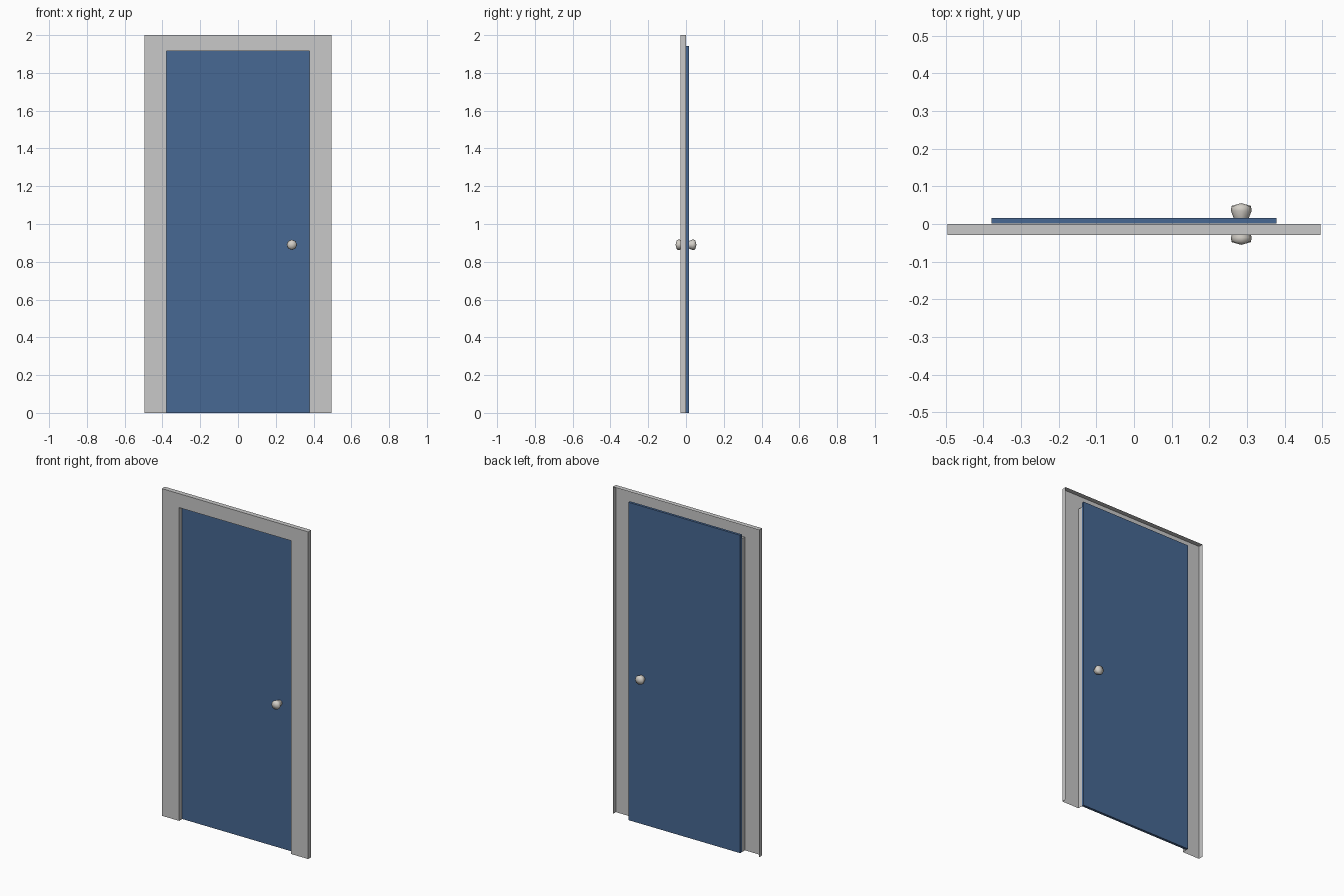
import bpy, bmesh, math

if "Cube" in bpy.data.objects:
    bpy.data.objects.remove(bpy.data.objects["Cube"])


def material(name, rgb):
    m = bpy.data.materials.new(name)
    m.diffuse_color = (*rgb, 1)
    m.use_nodes = True
    m.node_tree.nodes["Principled BSDF"].inputs["Base Color"].default_value = m.diffuse_color
    return m


def add_object(name, bm, mat):
    mesh = bpy.data.meshes.new(name)
    bm.to_mesh(mesh)
    bm.free()
    mesh.materials.append(mat)
    obj = bpy.data.objects.new(name, mesh)
    bpy.context.collection.objects.link(obj)
    return obj


grey = material("frame grey", (0.58, 0.58, 0.58))
blue = material("door blue", (0.063, 0.138, 0.292))
metal = material("knob pale metal", (0.65, 0.62, 0.57))

W, H = 0.495, 2.0           # outer frame
DW, OPEN_H = 0.378, 1.915   # opening
FRONT, BACK = -0.029, 0.0005

# Door frame: front sheet with returns, open at the back and the bottom
bm = bmesh.new()
outline = [(-W, 0), (-W, H), (W, H), (W, 0),
           (DW, 0), (DW, OPEN_H), (-DW, OPEN_H), (-DW, 0)]
f = [bm.verts.new((x, FRONT, z)) for x, z in outline]
b = [bm.verts.new((x, BACK, z)) for x, z in outline]
for quad in ((0, 7, 6, 1), (1, 6, 5, 2), (2, 5, 4, 3)):
    bm.faces.new([f[i] for i in quad])
for i in (0, 1, 2, 4, 5, 6):
    bm.faces.new((f[i], f[i + 1], b[i + 1], b[i]))
add_object("door_frame", bm, grey)

# Door panel, slightly taller than the opening
bm = bmesh.new()
bmesh.ops.create_cube(bm, size=1)
for v in bm.verts:
    v.co = (v.co.x * 2 * DW, 0.0088 + v.co.y * 0.0155, (v.co.z + 0.5) * 1.943)
add_object("door_panel", bm, blue)


# Knobs: low-sided turned shapes on both faces of the door
def knob(name, side):
    profile = [(0.016, 0.002), (0.021, 0.018), (0.0275, 0.035), (0.026, 0.048)]
    n = 8
    bm = bmesh.new()
    rings = [[bm.verts.new((0.285 + r * math.cos(2 * math.pi * k / n), side * y,
                            0.89 + r * math.sin(2 * math.pi * k / n)))
              for k in range(n)] for r, y in profile]
    tip = bm.verts.new((0.285, side * 0.0555, 0.89))
    for k in range(n):
        j = (k + 1) % n
        for a, c in zip(rings, rings[1:]):
            bm.faces.new((a[k], a[j], c[j], c[k]))
        bm.faces.new((rings[-1][k], rings[-1][j], tip))
    bm.faces.new(rings[0])
    bmesh.ops.recalc_face_normals(bm, faces=bm.faces)
    for face in bm.faces:
        face.smooth = len(face.verts) < 5
    add_object(name, bm, metal)


knob("front_knob", -1)
knob("back_knob", 1)
